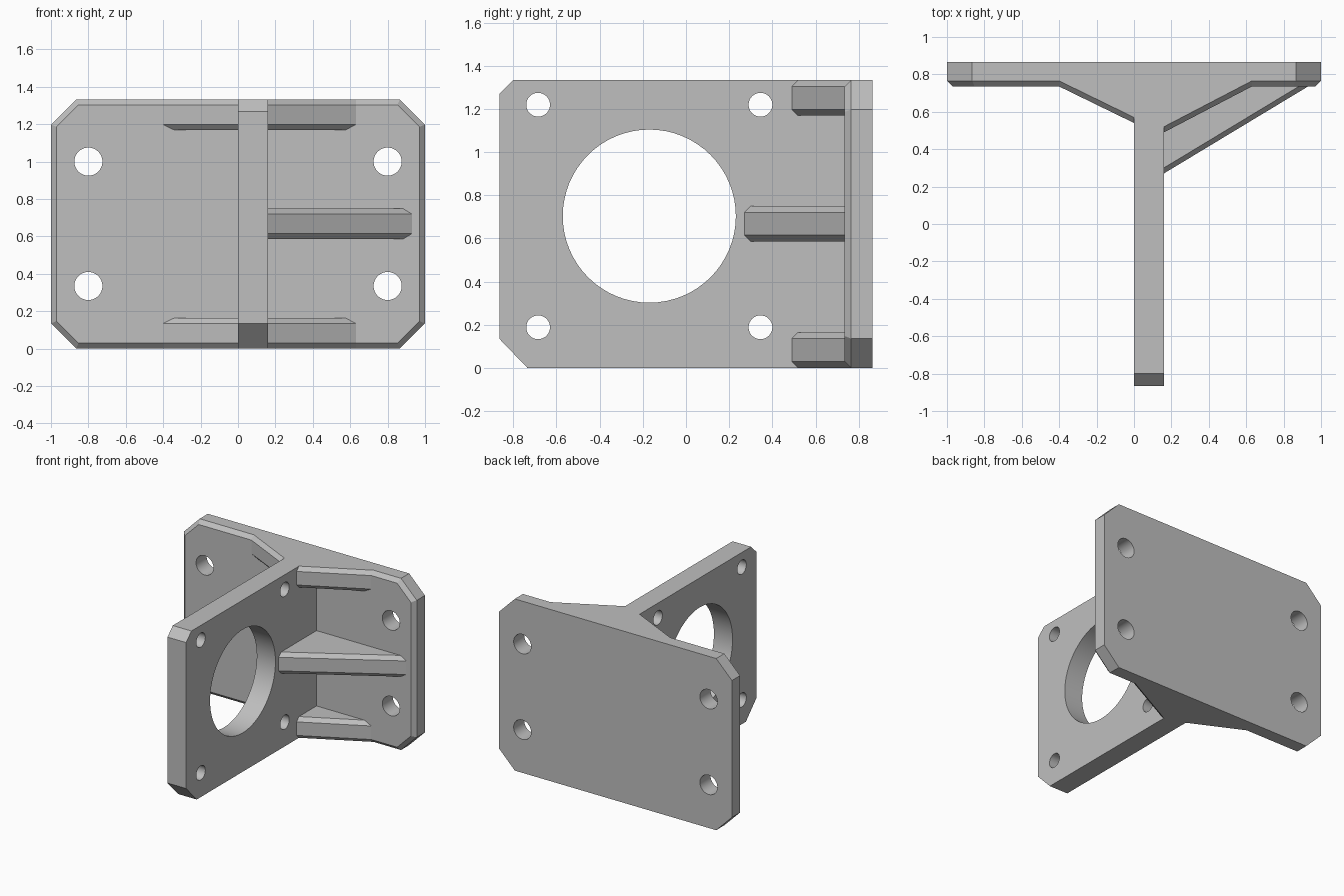
import bpy, bmesh, math
from mathutils import Matrix

if "Cube" in bpy.data.objects:
    bpy.data.objects.remove(bpy.data.objects["Cube"])

grey = bpy.data.materials.new("plain grey")
grey.diffuse_color = (0.52, 0.52, 0.52, 1)
grey.use_nodes = True
grey.node_tree.nodes["Principled BSDF"].inputs["Base Color"].default_value = grey.diffuse_color
H = 1.333   # height
C = 0.03    # edge chamfer


def finish(name, bm):
    bmesh.ops.recalc_face_normals(bm, faces=bm.faces)
    me = bpy.data.meshes.new(name)
    bm.to_mesh(me)
    bm.free()
    me.materials.append(grey)
    ob = bpy.data.objects.new(name, me)
    bpy.context.collection.objects.link(ob)
    return ob


def loft(name, rings):
    """Closed solid through rings of matching points."""
    bm = bmesh.new()
    vs = [[bm.verts.new(p) for p in r] for r in rings]
    n = len(vs[0])
    for a, b in zip(vs, vs[1:]):
        for i in range(n):
            j = (i + 1) % n
            bm.faces.new((a[i], a[j], b[j], b[i]))
    bm.faces.new(vs[0])
    bm.faces.new(vs[-1])
    return finish(name, bm)


def cylinder(name, loc, r, depth, axis):
    bm = bmesh.new()
    rot = Matrix.Rotation(math.pi / 2, 4, 'Y' if axis == 'X' else 'X')
    bmesh.ops.create_cone(bm, cap_ends=True, segments=64, radius1=r, radius2=r,
                          depth=depth, matrix=Matrix.Translation(loc) @ rot)
    return finish(name, bm)


def boolean(target, tool, op):
    m = target.modifiers.new(op, 'BOOLEAN')
    m.operation = op
    m.solver = 'EXACT'
    m.object = tool
    bpy.context.view_layer.objects.active = target
    bpy.ops.object.modifier_apply(modifier=m.name)
    bpy.data.objects.remove(tool)


# Back plate: octagon with a chamfered front rim
def octagon(y, d):
    k = 0.135 - d * (2 - math.sqrt(2))
    x, lo, hi = 1 - d, d, H - d
    return [(px, y, pz) for px, pz in (
        (-x + k, lo), (x - k, lo), (x, lo + k), (x, hi - k),
        (x - k, hi), (-x + k, hi), (-x, hi - k), (-x, lo + k))]


bracket = loft("mounting_bracket",
               [octagon(0.865, 0), octagon(0.735 + C, 0), octagon(0.735, C)])

# Centre plate with clipped front corners
side = [(-0.735, 0), (0.82, 0), (0.82, H), (-0.80, H), (-0.865, H - 0.065), (-0.865, 0.135)]
centre = loft("centre_plate", [[(x, y, z) for y, z in side] for x in (0, 0.16)])
boolean(bracket, centre, 'UNION')


# Gussets with chamfered long edges
def gusset(name, profile, z0, z1):
    levels = ((z0, C), (z0 + C, 0), (z1 - C, 0), (z1, C))
    return loft(name, [[(x, y + dy, z) for x, y in profile] for z, dy in levels])


wide = [(-0.40, 0.735), (0, 0.54), (0.16, 0.49), (0.63, 0.735), (0.63, 0.80), (-0.40, 0.80)]
tall = [(0.08, 0.222), (0.93, 0.735), (0.93, 0.80), (0.08, 0.80)]
for name, prof, z0, z1 in (("top_gusset", wide, H - 0.165, H),
                           ("bottom_gusset", wide, 0, 0.165),
                           ("middle_gusset", tall, 0.585, 0.75)):
    boolean(bracket, gusset(name, prof, z0, z1), 'UNION')

# Bolt holes in the back plate
for x in (-0.8, 0.8):
    for z in (0.335, 1.0):
        boolean(bracket, cylinder("bolt_cutter", (x, 0.8, z), 0.075, 0.5, 'Y'), 'DIFFERENCE')

# Motor opening and screw holes in the centre plate
boolean(bracket, cylinder("opening_cutter", (0.08, -0.17, 0.703), 0.401, 0.5, 'X'), 'DIFFERENCE')
for y in (-0.685, 0.345):
    for z in (0.188, 1.219):
        boolean(bracket, cylinder("screw_cutter", (0.08, y, z), 0.055, 0.5, 'X'), 'DIFFERENCE')

bpy.ops.object.select_all(action='DESELECT')
bracket.select_set(True)
bpy.context.view_layer.objects.active = bracket
bpy.ops.object.shade_smooth_by_angle(angle=math.radians(18))
